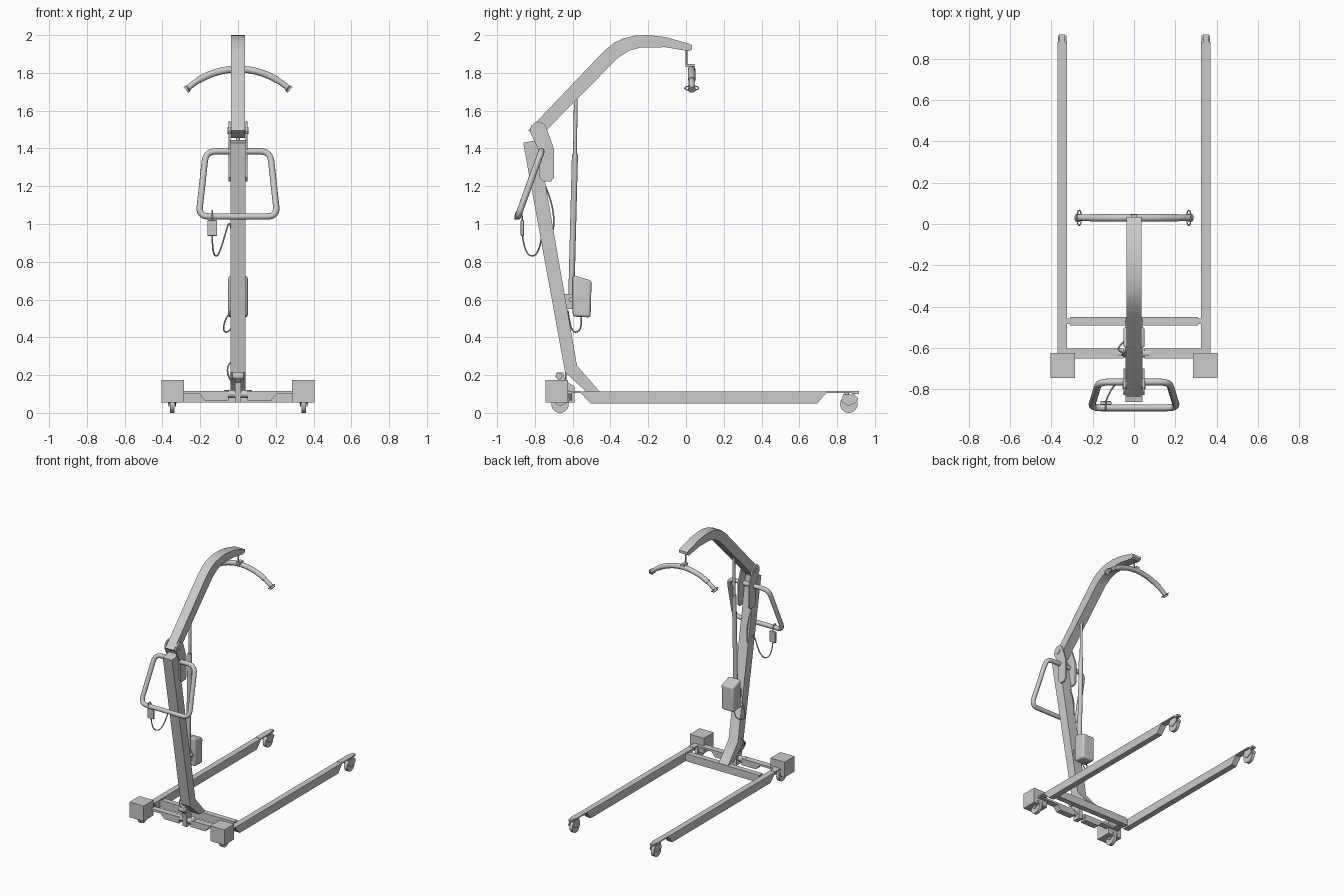
import bpy, bmesh, math
from mathutils import Vector

cube = bpy.data.objects.get("Cube")
if cube:
    bpy.data.objects.remove(cube, do_unlink=True)

grey = bpy.data.materials.new("light_grey")
grey.use_nodes = True
COLOUR = (0.6, 0.6, 0.6, 1)
grey.diffuse_color = COLOUR
grey.node_tree.nodes["Principled BSDF"].inputs["Base Color"].default_value = COLOUR


def finish(name, bm, smooth=False):
    bmesh.ops.recalc_face_normals(bm, faces=bm.faces)
    mesh = bpy.data.meshes.new(name)
    bm.to_mesh(mesh)
    bm.free()
    obj = bpy.data.objects.new(name, mesh)
    bpy.context.collection.objects.link(obj)
    mesh.materials.append(grey)
    if smooth:
        bpy.ops.object.select_all(action='DESELECT')
        obj.select_set(True)
        bpy.context.view_layer.objects.active = obj
        bpy.ops.object.shade_smooth_by_angle(angle=math.radians(35))
    return obj


def prism(name, points, low, high, axis='x'):
    """Extrude a (y, z) profile along x, or an (x, z) profile along y."""
    bm = bmesh.new()
    place = (lambda a, b: (low, a, b)) if axis == 'x' else (lambda a, b: (a, low, b))
    face = bm.faces.new([bm.verts.new(place(a, b)) for a, b in points])
    new = bmesh.ops.extrude_face_region(bm, geom=[face])["geom"]
    shift = Vector((high - low, 0, 0)) if axis == 'x' else Vector((0, high - low, 0))
    bmesh.ops.translate(bm, vec=shift, verts=[g for g in new if isinstance(g, bmesh.types.BMVert)])
    return finish(name, bm, True)


def box(name, x, y, z):
    return prism(name, [(y[0], z[0]), (y[1], z[0]), (y[1], z[1]), (y[0], z[1])], *x)


def rod(name, start, end, radius, sides=20):
    a, b = Vector(start), Vector(end)
    bm = bmesh.new()
    bmesh.ops.create_cone(bm, cap_ends=True, segments=sides, radius1=radius,
                          radius2=radius, depth=(b - a).length)
    turn = Vector((0, 0, 1)).rotation_difference(b - a)
    for v in bm.verts:
        v.co = turn @ v.co + (a + b) / 2
    return finish(name, bm, True)


def tube(name, points, radius, closed=False, kind='NURBS'):
    curve = bpy.data.curves.new(name, 'CURVE')
    curve.dimensions = '3D'
    curve.bevel_depth = radius
    curve.bevel_resolution = 3
    curve.use_fill_caps = True
    line = curve.splines.new(kind)
    line.points.add(len(points) - 1)
    for p, co in zip(line.points, points):
        p.co = (*co, 1)
    line.use_cyclic_u = closed
    if kind == 'NURBS':
        line.order_u = 3
        line.use_endpoint_u = True
        line.resolution_u = 8
    obj = bpy.data.objects.new(name, curve)
    bpy.context.collection.objects.link(obj)
    curve.materials.append(grey)
    return obj


def rounded(corners, size, steps=6):
    """Round the corners of a closed path."""
    path = []
    for i, c in enumerate(corners):
        c = Vector(c)
        a = c + (Vector(corners[i - 1]) - c).normalized() * size
        b = c + (Vector(corners[(i + 1) % len(corners)]) - c).normalized() * size
        for k in range(steps + 1):
            t = k / steps
            path.append(a * (1 - t) ** 2 + c * 2 * t * (1 - t) + b * t * t)
    return path


def soften(obj, width):
    mod = obj.modifiers.new("bevel", 'BEVEL')
    mod.width = width
    mod.segments = 3


# Base: legs, castors and rear housings on both sides
for side, s in (("left", 1), ("right", -1)):
    span = sorted((s * 0.325, s * 0.37))
    prism(side + "_leg", [(-0.565, 0.113), (-0.505, 0.05), (0.695, 0.05), (0.75, 0.113)], *span)
    box(side + "_front_tongue", span, (0.74, 0.88), (0.106, 0.115))
    box(side + "_rear_tongue", span, (-0.64, -0.56), (0.106, 0.115))
    x = s * 0.348
    box(side + "_tongue_tip", (x - 0.015, x + 0.015), (0.88, 0.917), (0.1, 0.115))
    box(side + "_rear_housing", sorted((s * 0.285, s * 0.405)), (-0.745, -0.625), (0.055, 0.173))
    for end, y, d in (("front", 0.862, 1), ("rear", -0.667, -1)):
        rod(f"{side}_{end}_wheel", (x - 0.012, y, 0.046), (x + 0.012, y, 0.046), 0.046, 28)
        rod(f"{side}_{end}_stem", (x, y - d * 0.01, 0.08), (x, y - d * 0.01, 0.11), 0.012)
        for k in (-1, 1):
            prism(f"{side}_{end}_fork", [(y - 0.04, 0.06), (y - 0.03, 0.098), (y + 0.03, 0.098),
                  (y + 0.05, 0.075), (y + 0.045, 0.06), (y, 0.035)],
                  x + k * 0.017 - 0.003, x + k * 0.017 + 0.003)
    # Rear arm with a chamfered inner block and a thin outer tongue
    prism(side + "_rear_arm", [(s * 0.05, 0.115), (s * 0.05, 0.065), (s * 0.175, 0.065),
          (s * 0.205, 0.1), (s * 0.37, 0.1), (s * 0.37, 0.115)], -0.65, -0.603, 'y')

box("cross_bar", (-0.31, 0.31), (-0.492, -0.45), (0.055, 0.113))
box("cross_bar_core", (-0.33, 0.33), (-0.485, -0.457), (0.06, 0.106))

# Spreader pedal and its pivot
rod("pedal_axle", (-0.075, -0.627, 0.1), (0.075, -0.627, 0.1), 0.02)
prism("pedal_lever", [(-0.65, 0.055), (-0.59, 0.055), (-0.59, 0.14), (-0.64, 0.17),
      (-0.65, 0.215), (-0.685, 0.215), (-0.69, 0.19), (-0.66, 0.16)], -0.017, 0.017)
rod("pedal_pad", (-0.03, -0.672, 0.195), (0.03, -0.672, 0.195), 0.018)

# Mast with its kicked foot
prism("mast", [(-0.862, 1.43), (-0.785, 1.445), (-0.577, 0.25), (-0.457, 0.113),
      (-0.53, 0.113), (-0.64, 0.215)], -0.04, 0.04)

# Lifting boom
boom = [(-0.835, 1.495), (-0.44, 1.91), (-0.38, 1.96), (-0.33, 1.983), (-0.27, 1.997),
        (-0.2, 2.0), (-0.11, 1.99), (0.015, 1.955), (0.033, 1.945), (0.033, 1.925),
        (0.015, 1.915), (-0.11, 1.936), (-0.24, 1.934), (-0.3, 1.918), (-0.36, 1.88),
        (-0.78, 1.455)]
prism("boom", boom, -0.036, 0.036)

# Hinge plates and pin
plate = [(-0.775, 1.38), (-0.827, 1.49), (-0.82, 1.52), (-0.8, 1.538), (-0.775, 1.542),
         (-0.75, 1.53), (-0.737, 1.505), (-0.7, 1.4), (-0.7, 1.245), (-0.715, 1.226),
         (-0.757, 1.226), (-0.775, 1.245)]
for s in (-1, 1):
    prism("hinge_plate", plate, *sorted((s * 0.04, s * 0.051)))
rod("hinge_pin", (-0.056, -0.78, 1.495), (0.056, -0.78, 1.495), 0.018)

# Actuator with motor
rod("actuator_rod", (0, -0.583, 1.68), (0, -0.59, 1.25), 0.01)
rod("actuator_tube", (0, -0.588, 1.37), (0, -0.607, 0.62), 0.016)
soften(prism("motor_housing", [(-0.6, 0.51), (-0.505, 0.505), (-0.5, 0.7), (-0.6, 0.73)],
             -0.052, 0.052), 0.014)
box("motor_bracket", (-0.025, 0.025), (-0.655, -0.595), (0.55, 0.63))
rod("motor_pin", (-0.04, -0.61, 0.6), (0.04, -0.61, 0.6), 0.012)

# Push handle
corners = [(-0.17, -0.765, 1.385), (0.17, -0.765, 1.385), (0.208, -0.89, 1.04), (-0.208, -0.89, 1.04)]
tube("push_handle", rounded(corners, 0.055), 0.017, True, 'POLY')

# Hand control, hook and cables
soften(box("hand_control", (-0.162, -0.11), (-0.875, -0.858), (0.937, 1.02)), 0.004)
tube("control_hook", [(-0.136, -0.866, 1.01), (-0.136, -0.866, 1.07), (-0.136, -0.905, 1.07),
     (-0.136, -0.905, 1.02)], 0.004)
tube("control_cable", [(-0.136, -0.866, 0.94), (-0.136, -0.855, 0.85), (-0.11, -0.8, 0.82),
     (-0.08, -0.765, 0.9), (-0.045, -0.76, 1.03), (-0.03, -0.7, 0.93), (-0.03, -0.7, 1.1),
     (-0.03, -0.745, 1.2)], 0.004)
tube("motor_cable", [(-0.02, -0.555, 0.51), (-0.03, -0.55, 0.44), (-0.08, -0.6, 0.42),
     (-0.07, -0.62, 0.5), (-0.035, -0.625, 0.54)], 0.004)
tube("base_cable", [(-0.035, -0.61, 0.27), (-0.06, -0.63, 0.25), (-0.05, -0.64, 0.18),
     (-0.02, -0.63, 0.15)], 0.004)

# Hanger bar: shallow arc with a sleeve, hanging link and end hooks
HY, HR = 0.03, 0.4
HZ = 1.82 - HR


def arc(a, y=HY):
    return Vector((HR * math.sin(a), y, HZ + HR * math.cos(a)))


LIMIT = 0.745
tube("hanger_bar", [arc(LIMIT * k / 12) for k in range(-12, 13)], 0.016, False, 'POLY')
tube("hanger_grip", [arc(0.55 * k / 10) for k in range(-10, 11)], 0.019, False, 'POLY')
rod("hanger_link", (0, 0.003, 1.84), (0, 0.003, 1.93), 0.005)
box("hanger_clevis", (-0.015, 0.015), (-0.002, 0.045), (1.83, 1.848))
for s in (-1, 1):
    end = arc(s * (LIMIT - 0.02))
    out = Vector((math.sin(s * LIMIT), 0, math.cos(LIMIT)))
    ring = [end + out * 0.016 * math.sin(t * math.pi / 8)
            + Vector((0, 0.037 * math.cos(t * math.pi / 8), 0)) for t in range(16)]
    tube("hanger_hook", ring, 0.003, True, 'POLY')
    rod("hanger_end", arc(s * (LIMIT - 0.01)), arc(s * (LIMIT + 0.015)), 0.02)
